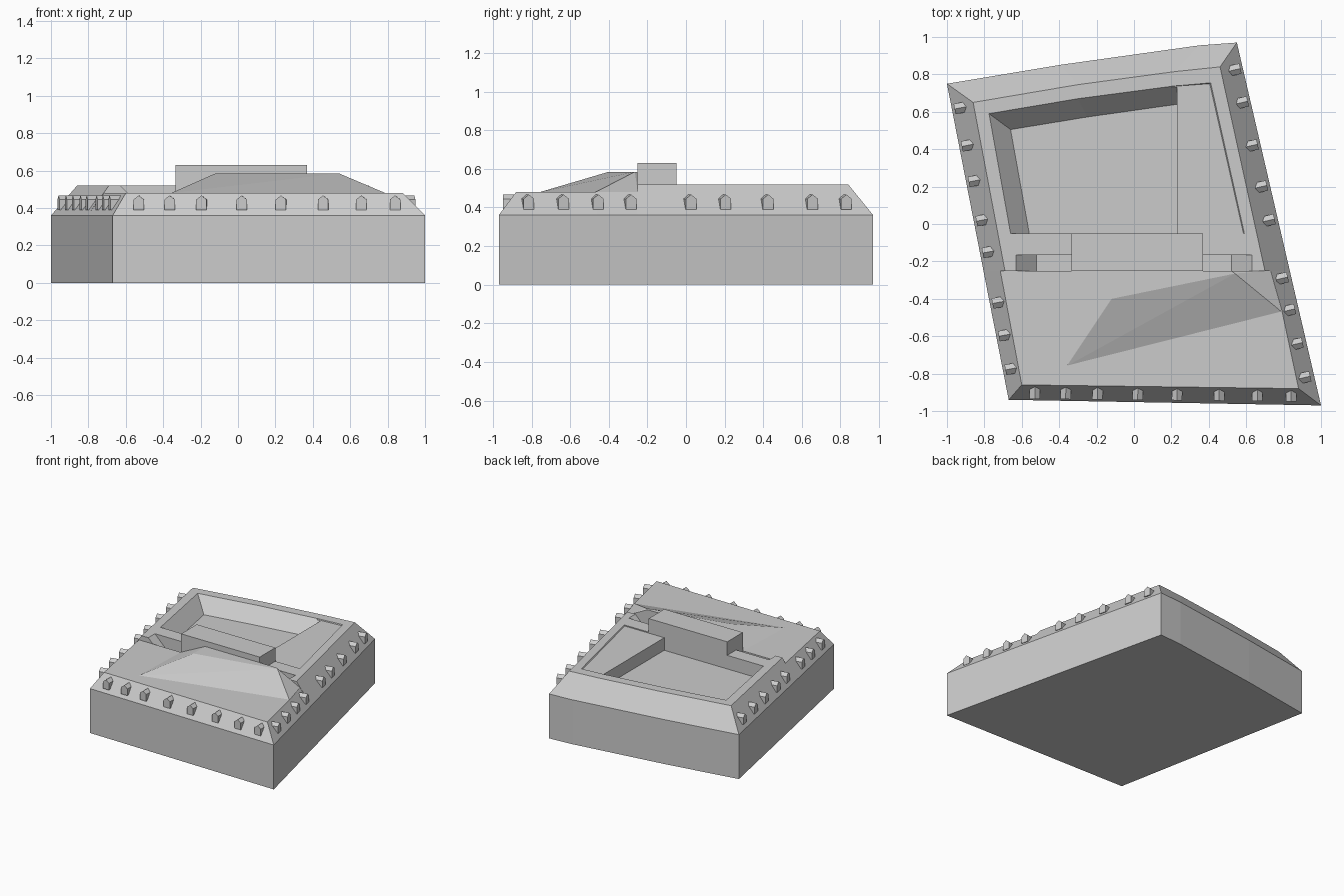
import bpy, bmesh
from mathutils import Vector

if "Cube" in bpy.data.objects:
    bpy.data.objects.remove(bpy.data.objects["Cube"])


def make_object(name, bm):
    bmesh.ops.recalc_face_normals(bm, faces=bm.faces[:])
    mesh = bpy.data.meshes.new(name)
    bm.to_mesh(mesh)
    bm.free()
    ob = bpy.data.objects.new(name, mesh)
    bpy.context.collection.objects.link(ob)
    return ob


def loft(name, low, z0, high, z1, extend=1.0):
    """Closed solid between two outlines; extend pushes the top further along the slope."""
    bm = bmesh.new()
    a = [bm.verts.new((x, y, z0)) for x, y in low]
    b = []
    for (x, y), (u, v) in zip(low, high):
        p = Vector((x, y, z0))
        b.append(bm.verts.new(p + (Vector((u, v, z1)) - p) * extend))
    bm.faces.new(a)
    bm.faces.new(b)
    n = len(a)
    for i in range(n):
        j = (i + 1) % n
        bm.faces.new((a[i], a[j], b[j], b[i]))
    return make_object(name, bm)


def boolean(target, tool, op):
    mod = target.modifiers.new(op, 'BOOLEAN')
    mod.operation = op
    mod.solver = 'EXACT'
    mod.object = tool
    bpy.context.view_layer.objects.active = target
    bpy.ops.object.modifier_apply(modifier=mod.name)
    bpy.data.objects.remove(tool, do_unlink=True)


EAVE, FRONT_TOP, REAR_TOP, FLOOR = 0.36, 0.48, 0.52, 0.41
back_curve = [(.55, .97), (.35, .955), (-.4, .85), (-1, .75)]
back_inner = [(.46, .84), (.22, .815), (-.3, .745), (-.86, .65)]

# main walls
footprint = [(-.67, -.94), (1, -.97)] + back_curve
walls = loft("building", footprint, 0, footprint, EAVE)

# rear roof with sunken courtyard, terrace and cross trench
rear = loft("rear_roof", [(-.805, -.25), (.833, -.25)] + back_curve, EAVE,
            [(-.69, -.25), (.70, -.25)] + back_inner, REAR_TOP)
cuts = [
    ("courtyard_cut",
     [(-.56, -.05), (.23, -.05), (.23, .64), (-.25, .572), (-.66, .505)],
     [(-.66, -.05), (.23, -.05), (.23, .74), (-.3, .67), (-.775, .59)], FLOOR),
    ("terrace_cut",
     [(.2, -.05), (.585, -.05), (.405, .75), (.2, .735)],
     [(.2, -.05), (.59, -.05), (.41, .755), (.2, .737)], .512),
    ("trench_cut",
     [(-.52, -.27), (.52, -.27), (.52, -.165), (-.52, -.165)],
     [(-.63, -.27), (.63, -.27), (.63, -.165), (-.63, -.165)], FLOOR),
]
for name, low, high, z in cuts:
    boolean(rear, loft(name, low, z, high, REAR_TOP, 1.3), 'DIFFERENCE')
boolean(walls, rear, 'UNION')

# front roof
front = loft("front_roof",
             [(-.805, -.25), (-.67, -.94), (1, -.97), (.881, -.46), (.833, -.25)], EAVE,
             [(-.715, -.25), (-.60, -.86), (.88, -.88), (.79, -.46), (.73, -.25)], FRONT_TOP)
boolean(walls, front, 'UNION')

# hipped rise on the front roof
bm = bmesh.new()
for p in [(-.34, -.25, .479), (-.36, -.76, .479), (.79, -.47, .479), (.73, -.25, .479),
          (-.12, -.40, .585), (-.12, -.25, .585), (.54, -.265, .585), (.52, -.25, .585)]:
    bm.verts.new(p)
bmesh.ops.convex_hull(bm, input=bm.verts[:])
make_object("hipped_rise", bm)

# raised bar between front and rear
bar = [(-.335, -.25), (.37, -.25), (.37, -.05), (-.335, -.05)]
loft("raised_bar", bar, FLOOR - .01, bar, .63)

# gabled dormers along three sides
profile = [(-.028, .39), (.028, .39), (.028, .445), (0, .467), (-.028, .445)]


def dormer(name, x, y, normal):
    n = Vector((*normal, 0)).normalized()
    t = Vector((-n.y, n.x, 0))
    bm = bmesh.new()
    rings = [[bm.verts.new(Vector((x, y, z)) + t * s + n * d) for s, z in profile]
             for d in (.028, -.035)]
    bm.faces.new(rings[0])
    bm.faces.new(rings[1])
    for i in range(5):
        j = (i + 1) % 5
        bm.faces.new((rings[0][i], rings[0][j], rings[1][j], rings[1][i]))
    make_object(name, bm)


def edge_x(p, q, y):
    return p[0] + (q[0] - p[0]) * (y - p[1]) / (q[1] - p[1])


for i, x in enumerate([-.53, -.365, -.195, .02, .23, .455, .66, .84]):
    dormer(f"front_dormer_{i}", x, -.907 - .01 * (x + .53), (-.018, -1))
for i, y in enumerate([.825, .65, .42, .20, .02, -.29, -.46, -.64, -.82]):
    dormer(f"right_dormer_{i}", edge_x((.542, .825), (.915, -.82), y), y, (.974, .226))
for i, y in enumerate([.62, .42, .23, .02, -.15, -.42, -.595, -.775]):
    dormer(f"left_dormer_{i}", edge_x((-.932, .62), (-.66, -.775), y), y, (-.98, -.19))
